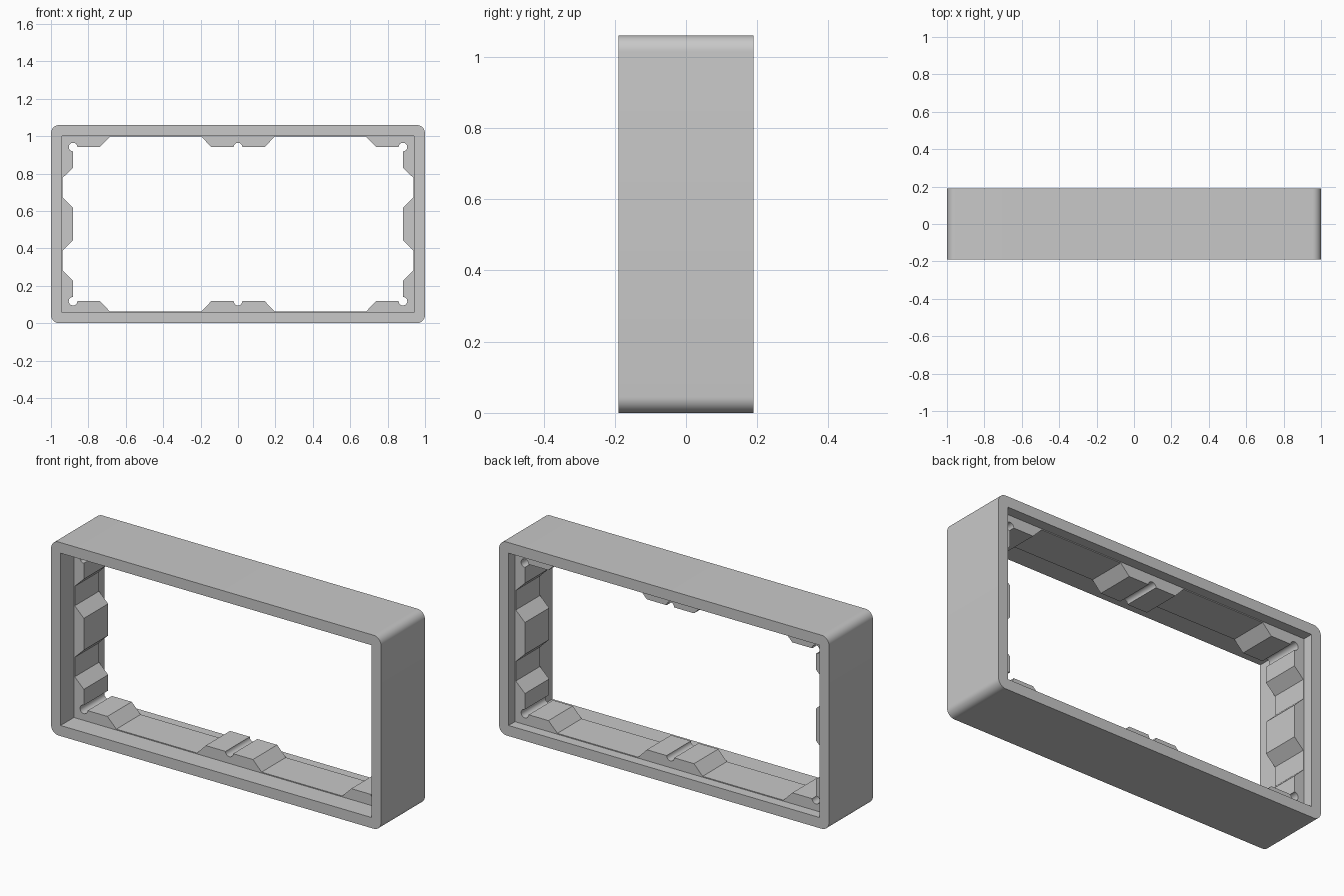
import bpy, bmesh
from math import cos, sin, pi, radians

if "Cube" in bpy.data.objects:
    bpy.data.objects.remove(bpy.data.objects["Cube"], do_unlink=True)

GREY = (0.58, 0.58, 0.58, 1)
grey = bpy.data.materials.new("matte_grey")
grey.use_nodes = True
grey.diffuse_color = GREY
grey.node_tree.nodes["Principled BSDF"].inputs["Base Color"].default_value = GREY

HEIGHT, MID = 1.06, 0.53        # overall height and its centre
DEPTH = 0.19                    # half depth
IN_X, IN_Z = 0.942, 0.472       # half size of the opening
TAB, NOTCH = 0.06, 0.023        # tab height and screw notch radius
TAB_FRONT, TAB_BACK = -0.075, 0.135
TIP_X, TIP_Z = IN_X - TAB, IN_Z - TAB


def arc(cx, cz, r, a0, a1, n=10):
    """Points on an arc, angles in degrees."""
    steps = [radians(a0 + (a1 - a0) * i / n) for i in range(n + 1)]
    return [(cx + r * cos(a), cz + r * sin(a)) for a in steps]


def rectangle(hx, hz):
    return [(hx, hz), (-hx, hz), (-hx, -hz), (hx, -hz)]


def prism(name, loops, y0, y1):
    """Fill an outline (with optional hole) about the centre and extrude it in depth."""
    bm = bmesh.new()
    for loop in loops:
        vs = [bm.verts.new((x, y0, z + MID)) for x, z in loop]
        for a, b in zip(vs, vs[1:] + vs[:1]):
            bm.edges.new((a, b))
    bmesh.ops.triangle_fill(bm, edges=bm.edges[:], use_beauty=True)
    ext = bmesh.ops.extrude_face_region(bm, geom=bm.faces[:])
    moved = [v for v in ext["geom"] if isinstance(v, bmesh.types.BMVert)]
    bmesh.ops.translate(bm, verts=moved, vec=(0, y1 - y0, 0))
    bmesh.ops.recalc_face_normals(bm, faces=bm.faces[:])
    mesh = bpy.data.meshes.new(name)
    bm.to_mesh(mesh)
    bm.free()
    mesh.materials.append(grey)
    obj = bpy.data.objects.new(name, mesh)
    bpy.context.collection.objects.link(obj)
    bpy.ops.object.select_all(action="DESELECT")
    obj.select_set(True)
    bpy.context.view_layer.objects.active = obj
    bpy.ops.object.shade_smooth_by_angle(angle=radians(30))
    return obj


# Outer frame with rounded corners
R = 0.045
cx, cz = 1 - R, MID - R
outline = (arc(cx, cz, R, 0, 90) + arc(-cx, cz, R, 90, 180)
           + arc(-cx, -cz, R, 180, 270) + arc(cx, -cz, R, 270, 360))
prism("frame", [outline, rectangle(IN_X, IN_Z)], -DEPTH, DEPTH)

# Slightly raised band around the inside
BAND = 0.005
prism("inner_band", [rectangle(IN_X + 0.01, IN_Z + 0.01),
                     rectangle(IN_X - BAND, IN_Z - BAND)], TAB_FRONT, TAB_BACK)

# Notched middle tabs on the top and bottom walls
middle = ([(-0.2, IN_Z), (-0.143, TIP_Z)]
          + arc(0, TIP_Z, NOTCH, 180, 0) + [(0.143, TIP_Z), (0.2, IN_Z)])
for side, s in (("top", 1), ("bottom", -1)):
    prism(side + "_middle_tab", [[(x, s * z) for x, z in middle]], TAB_FRONT, TAB_BACK)

# Plain middle tabs on the side walls
plain = [(IN_X, -0.146), (TIP_X, -0.087), (TIP_X, 0.087), (IN_X, 0.146)]
for side, s in (("left", 1), ("right", -1)):
    prism(side + "_middle_tab", [[(s * x, z) for x, z in plain]], TAB_FRONT, TAB_BACK)

# L-shaped corner tabs, each with a round screw channel
corner = ([(IN_X, IN_Z), (0.68, IN_Z), (0.739, TIP_Z)]
          + arc(TIP_X, TIP_Z, NOTCH, 180, -90, 18)
          + [(TIP_X, 0.302), (IN_X, 0.243)])
for side, sx in (("left", 1), ("right", -1)):
    for level, sz in (("top", 1), ("bottom", -1)):
        prism(f"{level}_{side}_corner_tab", [[(sx * x, sz * z) for x, z in corner]],
              TAB_FRONT, TAB_BACK)
